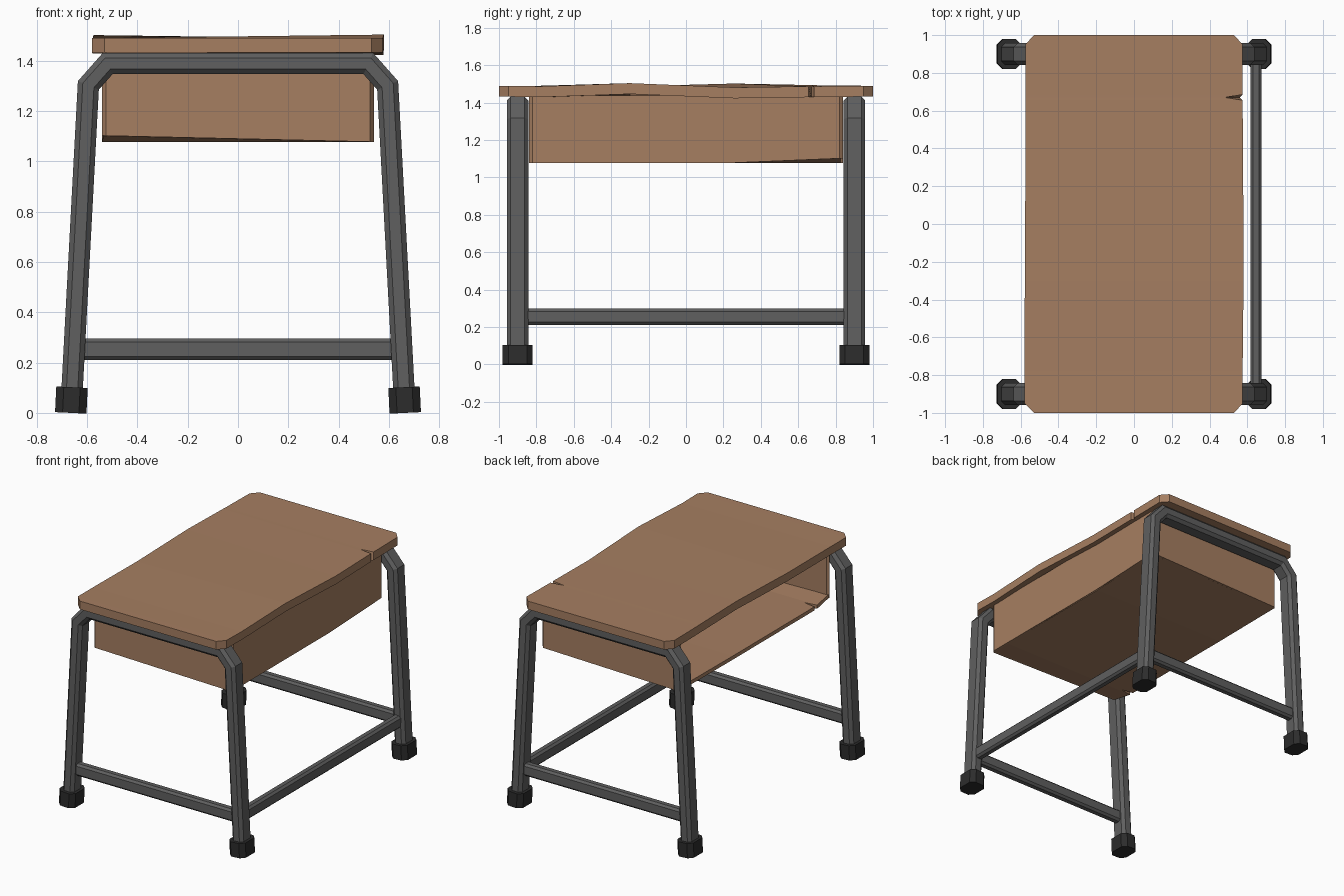
import bpy
from mathutils import Vector

if "Cube" in bpy.data.objects:
    bpy.data.objects.remove(bpy.data.objects["Cube"])


def material(name, rgb):
    m = bpy.data.materials.new(name)
    m.diffuse_color = (*rgb, 1)
    m.use_nodes = True
    m.node_tree.nodes["Principled BSDF"].inputs["Base Color"].default_value = m.diffuse_color
    return m


WOOD = material("wood", (0.38, 0.21, 0.12))
STEEL = material("steel", (0.115, 0.115, 0.115))
RUBBER = material("rubber", (0.025, 0.025, 0.025))


def make(name, verts, faces, mat):
    me = bpy.data.meshes.new(name)
    me.from_pydata(verts, [], faces)
    me.materials.append(mat)
    ob = bpy.data.objects.new(name, me)
    bpy.context.collection.objects.link(ob)
    # consistent outward normals
    import bmesh
    bm = bmesh.new()
    bm.from_mesh(me)
    bmesh.ops.recalc_face_normals(bm, faces=bm.faces)
    bm.to_mesh(me)
    bm.free()
    return ob


def loft(name, rings, mat):
    """Skin equal-length rings and cap both ends."""
    n = len(rings[0])
    verts = [v for r in rings for v in r]
    faces = [(k * n + i, k * n + (i + 1) % n, (k + 1) * n + (i + 1) % n, (k + 1) * n + i)
             for k in range(len(rings) - 1) for i in range(n)]
    faces += [tuple(range(n)), tuple(range((len(rings) - 1) * n, len(rings) * n))]
    return make(name, verts, faces, mat)


def octagon(w, h, c):
    """Rectangle w x h with corners cut by c."""
    a, b = w / 2, h / 2
    return [(a, b - c), (a - c, b), (c - a, b), (-a, b - c),
            (-a, c - b), (c - a, -b), (a - c, -b), (a, c - b)]


def tube(name, path, w, h, c, side, mat):
    """Mitred sweep; h runs along 'side', w lies in the plane of the path."""
    pts, side = [Vector(p) for p in path], Vector(side)
    dirs = [(b - a).normalized() for a, b in zip(pts, pts[1:])]
    rings = []
    for i, p in enumerate(pts):
        n0 = dirs[max(i - 1, 0)].cross(side)
        n1 = dirs[min(i, len(dirs) - 1)].cross(side)
        mitre = (n0 + n1) / (1 + n0.dot(n1))
        rings.append([p + mitre * u + side * v for u, v in octagon(w, h, c)])
    return loft(name, rings, mat)


# warped tabletop: y, left x, right x, left z shift, right z shift, bottom right x
rows = [(-1.0, -0.53, 0.53, 0, 0, 0.53),
        (-0.95, -0.58, 0.575, 0, 0, 0.575),
        (-0.78, -0.58, 0.575, 0, -0.003, 0.575),
        (-0.30, -0.578, 0.58, -0.003, 0.014, 0.58),
        (0.26, -0.575, 0.578, 0.012, -0.009, 0.578),
        (0.655, -0.575, 0.575, 0.004, -0.003, 0.575),
        (0.67, -0.575, 0.48, 0.004, -0.003, 0.56),
        (0.685, -0.575, 0.575, 0.003, -0.003, 0.575),
        (0.95, -0.575, 0.575, 0, 0, 0.575),
        (1.0, -0.53, 0.53, 0, 0, 0.53)]
loft("tabletop", [[(xl, y, 1.49 + zl), (xr, y, 1.49 + zr),
                   (xb, y, 1.432 + zr), (xl, y, 1.432 + zl)]
                  for y, xl, xr, zl, zr, xb in rows], WOOD)


# book tray, open on the left: three walls and a floor with two lifted corners
def low(x, y):
    return 1.078 + (0.024 if x * y > 0.3 and abs(y) > 0.7 else 0)


wall = [(-0.525, -0.84), (0.525, -0.84), (0.54, -0.82), (0.54, 0.25), (0.54, 0.82),
        (0.525, 0.84), (-0.525, 0.84), (-0.54, 0.825), (-0.525, 0.81),
        (0.51, 0.81), (0.51, -0.81), (-0.525, -0.81), (-0.54, -0.825)]
loft("tray_walls", [[(x, y, low(x, y)) for x, y in wall],
                    [(x, y, 1.437) for x, y in wall]], WOOD)

floor_rows = [(-0.825, -0.535), (-0.685, -0.54), (-0.67, -0.45), (-0.655, -0.54),
              (0.25, -0.54), (0.825, -0.535)]
loft("tray_floor", [[(xl, y, low(xl, y) + 0.026), (0.53, y, low(0.53, y) + 0.026),
                     (0.53, y, low(0.53, y)), (xl, y, low(xl, y))]
                    for y, xl in floor_rows], WOOD)

# bent leg frames, end bars and feet
for end, s in (("front", -1), ("back", 1)):
    y = 0.9 * s
    half = [(-0.663, 0.03), (-0.595, 1.302), (-0.518, 1.389)]
    path = [(x, y, z) for x, z in half] + [(-x, y, z) for x, z in reversed(half)]
    tube(end + "_leg_frame", path, 0.085, 0.115, 0.02, (0, 1, 0), STEEL)
    tube(end + "_crossbar", [(-0.63, y, 0.253), (0.63, y, 0.253)],
         0.086, 0.06, 0.014, (0, 1, 0), STEEL)
    for side, t in (("left", -1), ("right", 1)):
        tube(f"{end}_{side}_foot", [(0.665 * t, y, 0), (0.66 * t, y, 0.102)],
             0.125, 0.16, 0.03, (0, 1, 0), RUBBER)

# long bar on the closed side
tube("side_bar", [(0.646, -0.86, 0.255), (0.646, 0.86, 0.255)],
     0.086, 0.058, 0.014, (1, 0, 0), STEEL)
